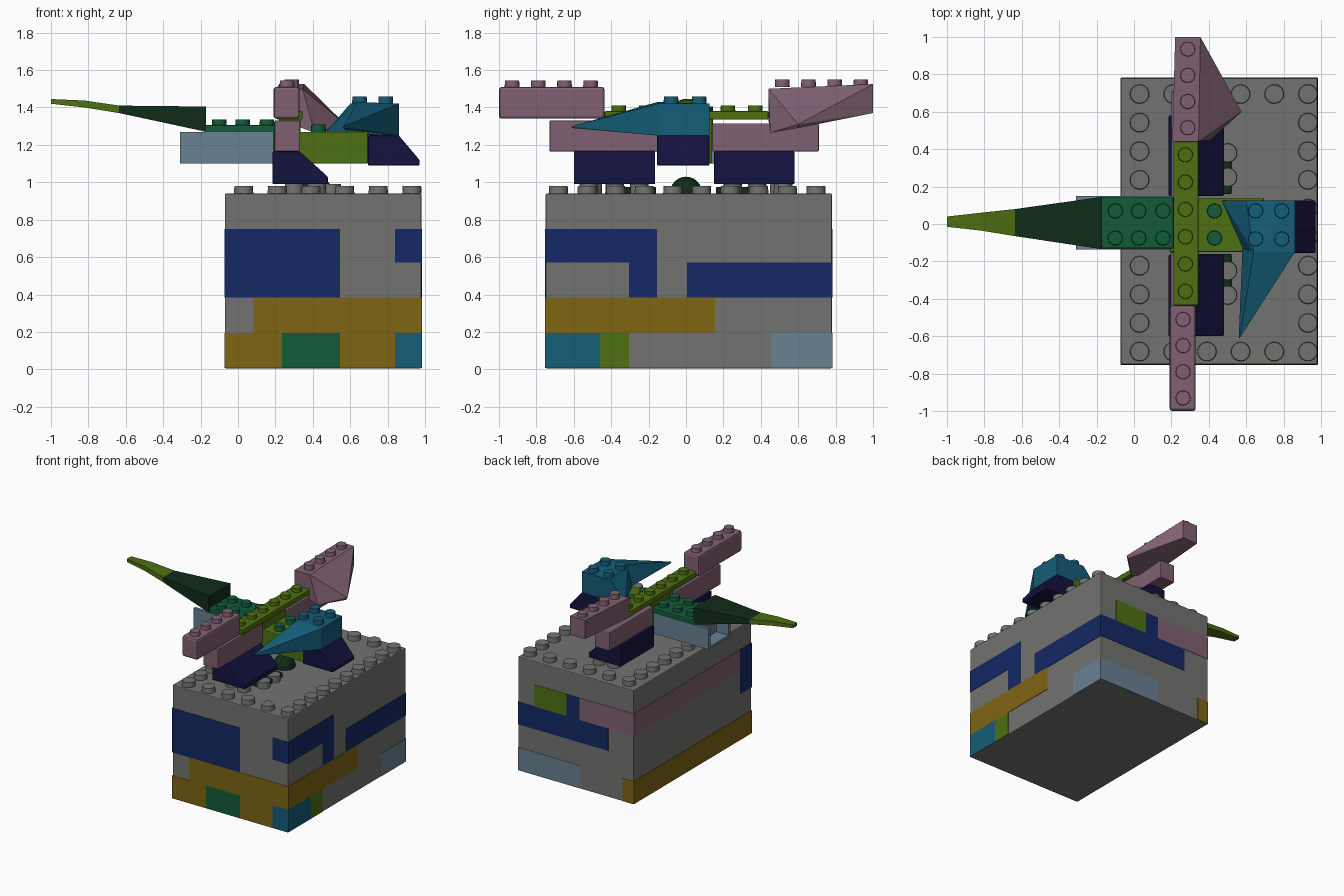
import bpy, bmesh, math
from mathutils import Matrix, Vector

cube = bpy.data.objects.get("Cube")
if cube:
    bpy.data.objects.remove(cube, do_unlink=True)

# Palette
PALETTE = {
    "gray": (.17, .17, .162), "blue": (.007, .022, .13), "yellow": (.21, .13, .007),
    "green": (.006, .105, .042), "cyan": (.007, .11, .19), "lime": (.075, .16, .006),
    "pink": (.22, .12, .17), "pale_blue": (.14, .22, .29),
    "dark_green": (.005, .024, .009), "navy": (.007, .006, .05)}
MATS = {}
for key, rgb in PALETTE.items():
    m = bpy.data.materials.new(key)
    m.use_nodes = True
    m.diffuse_color = (*rgb, 1)
    bsdf = m.node_tree.nodes["Principled BSDF"]
    bsdf.inputs["Base Color"].default_value = (*rgb, 1)
    bsdf.inputs["Roughness"].default_value = .6
    MATS[key] = m


def finish(name, color, bm, bevel=0, smooth=False):
    bmesh.ops.recalc_face_normals(bm, faces=bm.faces)
    me = bpy.data.meshes.new(name)
    bm.to_mesh(me)
    bm.free()
    me.materials.append(MATS[color])
    ob = bpy.data.objects.new(name, me)
    bpy.context.collection.objects.link(ob)
    if bevel:
        mod = ob.modifiers.new("soft_edges", 'BEVEL')
        mod.width = bevel
        mod.segments = 2
    if smooth:
        bpy.ops.object.select_all(action='DESELECT')
        ob.select_set(True)
        bpy.context.view_layer.objects.active = ob
        bpy.ops.object.shade_smooth_by_angle(angle=math.radians(35))
    return ob


def brick(name, color, x, y, z, bevel=.006):
    bm = bmesh.new()
    size = Vector((x[1] - x[0], y[1] - y[0], z[1] - z[0]))
    mid = Vector((x[0] + x[1], y[0] + y[1], z[0] + z[1])) / 2
    bmesh.ops.create_cube(bm, size=1, matrix=Matrix.Translation(mid) @ Matrix.Diagonal((*size, 1)))
    return finish(name, color, bm, bevel)


def prism(name, color, profile, y):
    """Extrude an x-z profile along y."""
    bm = bmesh.new()
    face = bm.faces.new([bm.verts.new((px, y[0], pz)) for px, pz in profile])
    ext = bmesh.ops.extrude_face_region(bm, geom=[face])
    moved = [v for v in ext["geom"] if isinstance(v, bmesh.types.BMVert)]
    bmesh.ops.translate(bm, verts=moved, vec=(0, y[1] - y[0], 0))
    return finish(name, color, bm, .006)


def hull(name, color, points):
    bm = bmesh.new()
    for p in points:
        bm.verts.new(p)
    bmesh.ops.convex_hull(bm, input=bm.verts)
    return finish(name, color, bm)


def studs(name, color, spots, z, r=.04, h=.04):
    bm = bmesh.new()
    for sx, sy in spots:
        bmesh.ops.create_cone(bm, cap_ends=True, segments=16, radius1=r, radius2=r * .95,
                              depth=h, matrix=Matrix.Translation((sx, sy, z + h / 2)))
    return finish(name, color, bm, smooth=True)


def loft(name, color, sections):
    """Rectangular sections along x: (x, y0, y1, z0, z1)."""
    bm = bmesh.new()
    rings = [[bm.verts.new((x, y, z)) for y, z in ((a, c), (b, c), (b, d), (a, d))]
             for x, a, b, c, d in sections]
    for p, q in zip(rings, rings[1:]):
        for i in range(4):
            bm.faces.new((p[i], p[(i + 1) % 4], q[(i + 1) % 4], q[i]))
    bm.faces.new(rings[0])
    bm.faces.new(rings[-1])
    return finish(name, color, bm)


# Base block with its rim of studs
X0, X1, Y0, Y1 = -.07, .98, -.75, .78
brick("base_block", "gray", (X0, X1), (Y0, Y1), (.005, .94))
rim = [(.03 + .18 * i, .695 - .153 * j) for i in range(6) for j in range(10)
       if i in (0, 5) or j in (0, 9)]
studs("base_studs", "gray", rim, .94, r=.052)

# Painted bricks on the base walls; rows are the courses of the wall
ROWS = [.008, .195, .385, .57, .75]
T = .003


def patch(side, color, a, b, low, high):
    z = (ROWS[low], ROWS[high])
    if side in ("front", "back"):
        e = Y0 if side == "front" else Y1
        x, y = (a, b), (e - T, e + T)
    else:
        e = X0 if side == "left_end" else X1
        x, y = (e - T, e + T), (a, b)
    brick(f"{side}_{color}_panel", color, x, y, z, 0)


for args in [
    ("front", "blue", X0, .545, 2, 4), ("front", "blue", .84, X1, 3, 4),
    ("front", "yellow", .08, X1, 1, 2), ("front", "yellow", X0, .235, 0, 1),
    ("front", "green", .235, .545, 0, 1), ("front", "yellow", .545, .84, 0, 1),
    ("front", "cyan", .84, X1, 0, 1),
    ("side", "blue", Y0, -.155, 3, 4), ("side", "blue", -.305, -.155, 2, 3),
    ("side", "blue", .005, Y1, 2, 3), ("side", "yellow", Y0, .155, 1, 2),
    ("side", "cyan", Y0, -.46, 0, 1), ("side", "lime", -.46, -.305, 0, 1),
    ("side", "pale_blue", .455, Y1, 0, 1),
    ("back", "pale_blue", .42, X1, 0, 1), ("back", "blue", .16, X1, 2, 3),
    ("back", "lime", .54, .83, 3, 4), ("back", "blue", .42, .54, 3, 4),
    ("back", "pink", X0, .42, 3, 4), ("back", "yellow", X0, .03, 0, 1),
    ("left_end", "yellow", Y0, Y1, 0, 1), ("left_end", "pink", -.6, Y1, 3, 4),
    ("left_end", "blue", Y0, -.6, 2, 4),
]:
    patch(*args)

# Supports under the flyer
for s, tag in ((-1, "front"), (1, "rear")):
    ys = sorted((s * .16, s * .42))
    brick(f"{tag}_support_plate", "dark_green", (.3, .52), ys, (.935, .975))
    studs(f"{tag}_support_studs", "gray", [(.5, s * .25), (.5, s * .38), (.3, s * .25),
                                           (.3, s * .5), (.42, s * .52)], .94, r=.052, h=.05)
    leg = (-.6, -.165) if s < 0 else (.15, .58)
    prism(f"{tag}_leg", "navy", [(.185, .99), (.48, .99), (.48, 1.03), (.33, 1.165), (.185, 1.165)], leg)
bm = bmesh.new()
bmesh.ops.create_uvsphere(bm, u_segments=20, v_segments=12, radius=.085,
                          matrix=Matrix.Translation((.42, 0, .945)))
finish("center_dome", "dark_green", bm, smooth=True)

# Body
brick("body_block", "lime", (.19, .695), (-.15, .14), (1.1, 1.27))
for nm, y in (("near", (-.135, -.11)), ("far", (.125, .15))):
    brick(f"tail_box_{nm}_wall", "pale_blue", (-.31, .19), y, (1.1, 1.27), 0)
brick("tail_box_floor", "pale_blue", (-.31, .19), (-.12, .13), (1.1, 1.12), 0)
brick("tail_box_core", "pale_blue", (-.2, .19), (-.12, .13), (1.11, 1.265), 0)
brick("tail_plate", "green", (-.18, .21), (-.13, .145), (1.265, 1.305))
studs("tail_plate_studs", "green", [(x, y) for x in (-.1, .025, .155) for y in (.07, -.075)], 1.305, h=.03)
studs("body_studs", "green", [(.43, .07), (.43, -.075)], 1.27)
prism("nose_slope", "navy", [(.695, 1.09), (.97, 1.09), (.97, 1.12), (.86, 1.25), (.695, 1.25)], (-.155, .125))

# Tail
loft("tail_root", "dark_green", [(-.17, -.135, .145, 1.27, 1.405), (-.635, -.065, .08, 1.37, 1.41)])
loft("tail_tip", "lime", [(-.635, -.065, .08, 1.37, 1.41), (-.82, -.035, .06, 1.4, 1.437),
                          (-1, -.015, .04, 1.42, 1.445)])

# Head with its side wedge
hull("head", "cyan", [(.86, -.15, 1.25), (.86, .125, 1.25), (.86, -.15, 1.42), (.86, .125, 1.42),
                      (.64, -.15, 1.43), (.6, .125, 1.42), (.47, .125, 1.27), (.49, .125, 1.25),
                      (.58, -.13, 1.26)])
hull("head_wedge", "cyan", [(.86, -.15, 1.25), (.86, -.15, 1.42), (.64, -.15, 1.43),
                            (.58, -.13, 1.28), (.56, -.61, 1.29), (.565, -.61, 1.3)])
studs("head_studs", "cyan", [(x, y) for x in (.65, .79) for y in (.07, -.08)], 1.42)

# Wings
brick("wing_bar", "lime", (.21, .345), (-.435, .44), (1.335, 1.38))
brick("wing_bar_mount", "lime", (.22, .335), (-.14, .14), (1.26, 1.34))
studs("wing_bar_studs", "lime", [(.275, .37 - .146 * i) for i in range(6)], 1.375, h=.035)
brick("front_wing_beam", "pink", (.195, .33), (-.73, -.15), (1.165, 1.33))
brick("rear_wing_beam", "pink", (.2, .335), (.14, .71), (1.165, 1.315))
brick("front_wing_end", "pink", (.19, .33), (-1, -.435), (1.34, 1.51), .015)
hull("rear_wing_fin", "pink", [(.22, 1, 1.37), (.355, 1, 1.37), (.22, 1, 1.525), (.355, 1, 1.525),
                               (.205, .44, 1.34), (.205, .44, 1.5), (.345, .44, 1.5),
                               (.575, .6, 1.31), (.56, .6, 1.29), (.41, .45, 1.265)])
studs("front_wing_studs", "pink", [(.262, -.51 - .14 * i) for i in range(4)], 1.505)
studs("rear_wing_studs", "pink", [(.287, .515 + .14 * i) for i in range(4)], 1.51)
